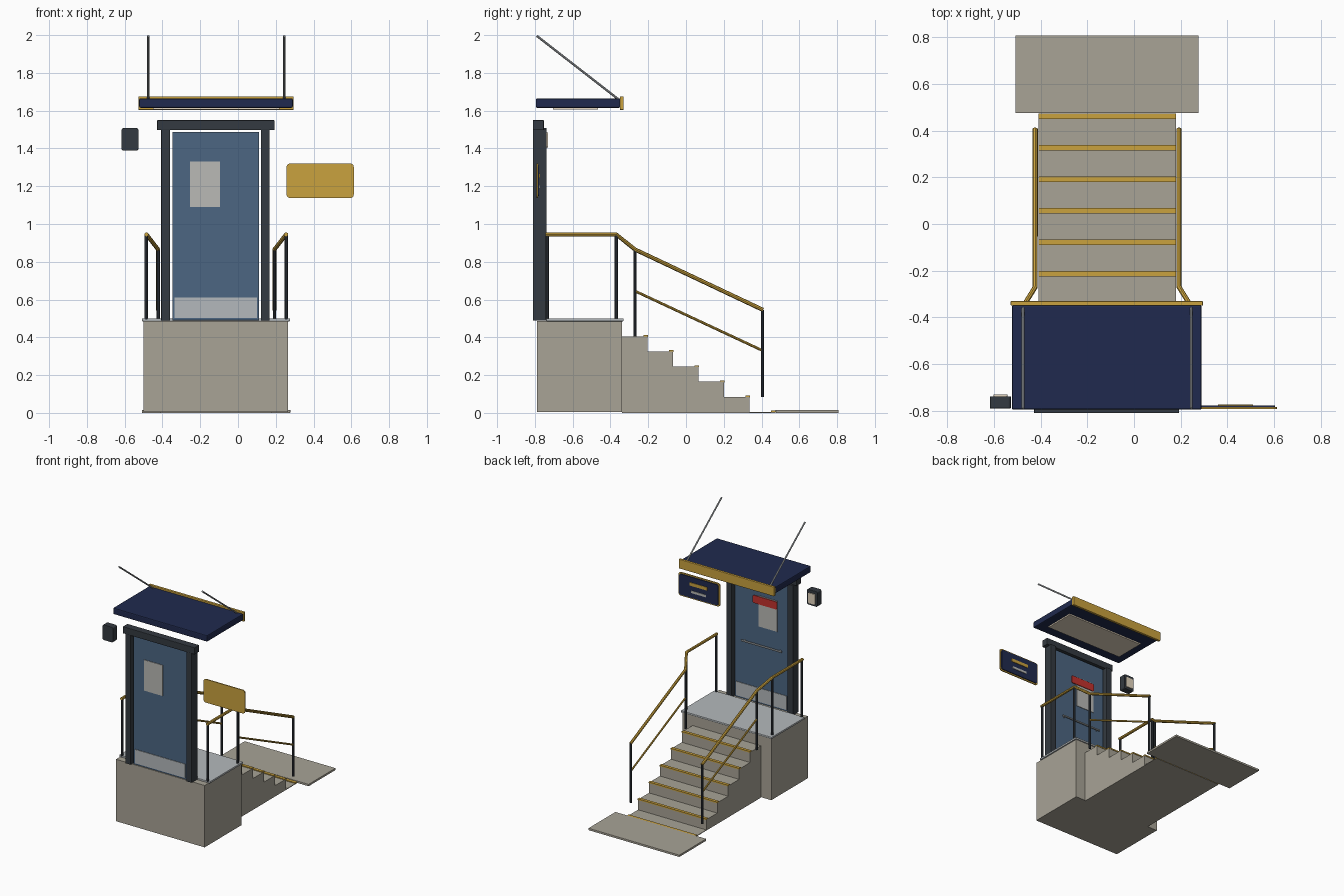
import bpy
import bmesh
from mathutils import Vector

cube = bpy.data.objects.get("Cube")
if cube:
    bpy.data.objects.remove(cube, do_unlink=True)


def material(name, rgb):
    lin = [((c / 255 + 0.055) / 1.055) ** 2.4 for c in rgb] + [1.0]
    m = bpy.data.materials.new(name)
    m.use_nodes = True
    m.diffuse_color = lin
    m.node_tree.nodes["Principled BSDF"].inputs["Base Color"].default_value = lin
    return m


concrete = material("concrete", (168, 163, 150))
navy = material("navy", (32, 42, 78))
yellow = material("safety yellow", (202, 162, 62))
blue = material("door blue", (76, 102, 130))
charcoal = material("charcoal", (52, 58, 65))
steel = material("brushed steel", (180, 185, 188))
glass = material("pale glass", (186, 186, 182))
red = material("warning red", (195, 50, 45))
cream = material("lamp cream", (228, 214, 192))

CX = -0.115  # centre line of the stair and door


def finish(bm, name, mat):
    me = bpy.data.meshes.new(name)
    bm.to_mesh(me)
    bm.free()
    me.materials.append(mat)
    ob = bpy.data.objects.new(name, me)
    bpy.context.scene.collection.objects.link(ob)
    return ob


def box(name, x, y, z, mat, bevel=0.0, corners=0.0):
    """Box from three ranges; corners rounds only the edges along y."""
    bm = bmesh.new()
    bmesh.ops.create_cube(bm, size=1)
    for v in bm.verts:
        for i, (lo, hi) in enumerate((x, y, z)):
            v.co[i] = (lo + hi) / 2 + v.co[i] * (hi - lo)
    if corners:
        along = [e for e in bm.edges
                 if abs((e.verts[0].co - e.verts[1].co).normalized().y) > 0.9]
        bmesh.ops.bevel(bm, geom=along, offset=corners, segments=4,
                        profile=0.5, affect='EDGES')
    ob = finish(bm, name, mat)
    if bevel:
        mod = ob.modifiers.new("edge", 'BEVEL')
        mod.width = bevel
        mod.segments = 2
    return ob


def tube(name, points, radius, mat):
    """Round bar along a polyline."""
    cu = bpy.data.curves.new(name, 'CURVE')
    cu.dimensions = '3D'
    cu.bevel_depth = radius
    cu.bevel_resolution = 2
    cu.use_fill_caps = True
    sp = cu.splines.new('POLY')
    sp.points.add(len(points) - 1)
    for p, co in zip(sp.points, points):
        p.co = (*Vector(co), 1)
    cu.materials.append(mat)
    ob = bpy.data.objects.new(name, cu)
    bpy.context.scene.collection.objects.link(ob)
    return ob


# Landing and ground pad
box("landing_block", (-0.5, 0.265), (-0.79, -0.338), (0.004, 0.487), concrete)
box("landing_plate", (-0.508, 0.275), (-0.74, -0.33), (0.485, 0.5), steel, 0.003)
box("ground_pad", (-0.508, 0.277), (0.475, 0.808), (0, 0.016), concrete, 0.002)

# Stair: solid steps with yellow nosings, the last one flush with the ground
STAIR_X = (-0.41, 0.18)
GOING, RISE = 0.135, 0.08
for i in range(6):
    y0 = -0.34 + GOING * i
    y1 = y0 + GOING
    top = max(0.405 - RISE * i, 0.004)
    box(f"step_{i + 1}", STAIR_X, (y0, y1), (0, top), concrete)
    box(f"step_nosing_{i + 1}", STAIR_X, (y1 - 0.02, y1 + 0.003),
        (top - 0.003, top + 0.007), yellow)

# Door, frame and fittings
for side, x in (("right", (-0.407, -0.36)), ("left", (0.122, 0.167))):
    box(f"door_jamb_{side}", x, (-0.81, -0.738), (0.488, 1.5), charcoal, 0.003)
box("door_header", (-0.428, 0.193), (-0.81, -0.753), (1.497, 1.55), charcoal, 0.003)
box("door_panel", (-0.348, 0.112), (-0.79, -0.765), (0.49, 1.488), blue, 0.002)
box("door_window", (-0.255, -0.095), (-0.794, -0.761), (1.09, 1.33), glass)
box("door_kick_plate", (-0.335, 0.1), (-0.794, -0.761), (0.502, 0.61), steel)
box("door_warning_plate", (-0.255, -0.045), (-0.762, -0.756), (1.265, 1.325), red,
    corners=0.012)
tube("push_bar", [(-0.3, -0.748, 0.95), (0.045, -0.748, 0.95)], 0.007, steel)
for side, x in (("right", -0.28), ("left", 0.025)):
    tube(f"push_bar_mount_{side}", [(x, -0.768, 0.95), (x, -0.748, 0.95)], 0.006, steel)

# Wall lamp
box("wall_lamp_body", (-0.617, -0.527), (-0.79, -0.738), (1.388, 1.508), charcoal,
    0.003, corners=0.012)
box("wall_lamp_lens", (-0.602, -0.542), (-0.74, -0.731), (1.405, 1.485), cream,
    corners=0.008)

# Wall sign with two plain coloured strips
box("sign_back", (0.257, 0.613), (-0.792, -0.784), (1.138, 1.32), yellow, corners=0.018)
box("sign_face", (0.267, 0.603), (-0.785, -0.777), (1.148, 1.31), navy, corners=0.014)
box("sign_strip_upper", (0.36, 0.51), (-0.778, -0.773), (1.243, 1.268), yellow)
box("sign_strip_lower", (0.37, 0.5), (-0.778, -0.773), (1.188, 1.206), glass)

# Canopy with fascia, soffit light and hanger rods
box("canopy_slab", (-0.523, 0.29), (-0.795, -0.348), (1.615, 1.665), navy, 0.007)
box("canopy_fascia", (-0.528, 0.295), (-0.35, -0.33), (1.604, 1.676), yellow, 0.003)
box("canopy_soffit_light", (-0.45, 0.22), (-0.705, -0.465), (1.605, 1.617), cream)

# Handrails, posts and rods, mirrored about the centre line
for side, s in (("right", -1), ("left", 1)):
    wide, near = CX + s * 0.37, CX + s * 0.308
    tube(f"handrail_{side}", [(wide, -0.745, 0.945), (wide, -0.37, 0.945),
                              (near, -0.27, 0.865), (near, 0.408, 0.545)], 0.011, yellow)
    tube(f"mid_rail_{side}", [(near, -0.27, 0.645), (near, 0.405, 0.33)], 0.007, yellow)
    posts = ((wide, -0.735, 0.495, 0.945), (wide, -0.37, 0.495, 0.945),
             (near, -0.27, 0.405, 0.865), (near, 0.405, 0.085, 0.545))
    for n, (x, y, low, high) in enumerate(posts, 1):
        tube(f"rail_post_{side}_{n}", [(x, y, low), (x, y, high)], 0.009, charcoal)
    rod = CX + s * 0.36
    tube(f"hanger_rod_{side}", [(rod, -0.79, 1.996), (rod, -0.36, 1.662)], 0.006, steel)

# Turn the curves into smooth meshes
bpy.ops.object.select_all(action='DESELECT')
tubes = [o for o in bpy.context.scene.objects if o.type == 'CURVE']
for o in tubes:
    o.select_set(True)
bpy.context.view_layer.objects.active = tubes[0]
bpy.ops.object.convert(target='MESH')
bpy.ops.object.shade_smooth_by_angle()
